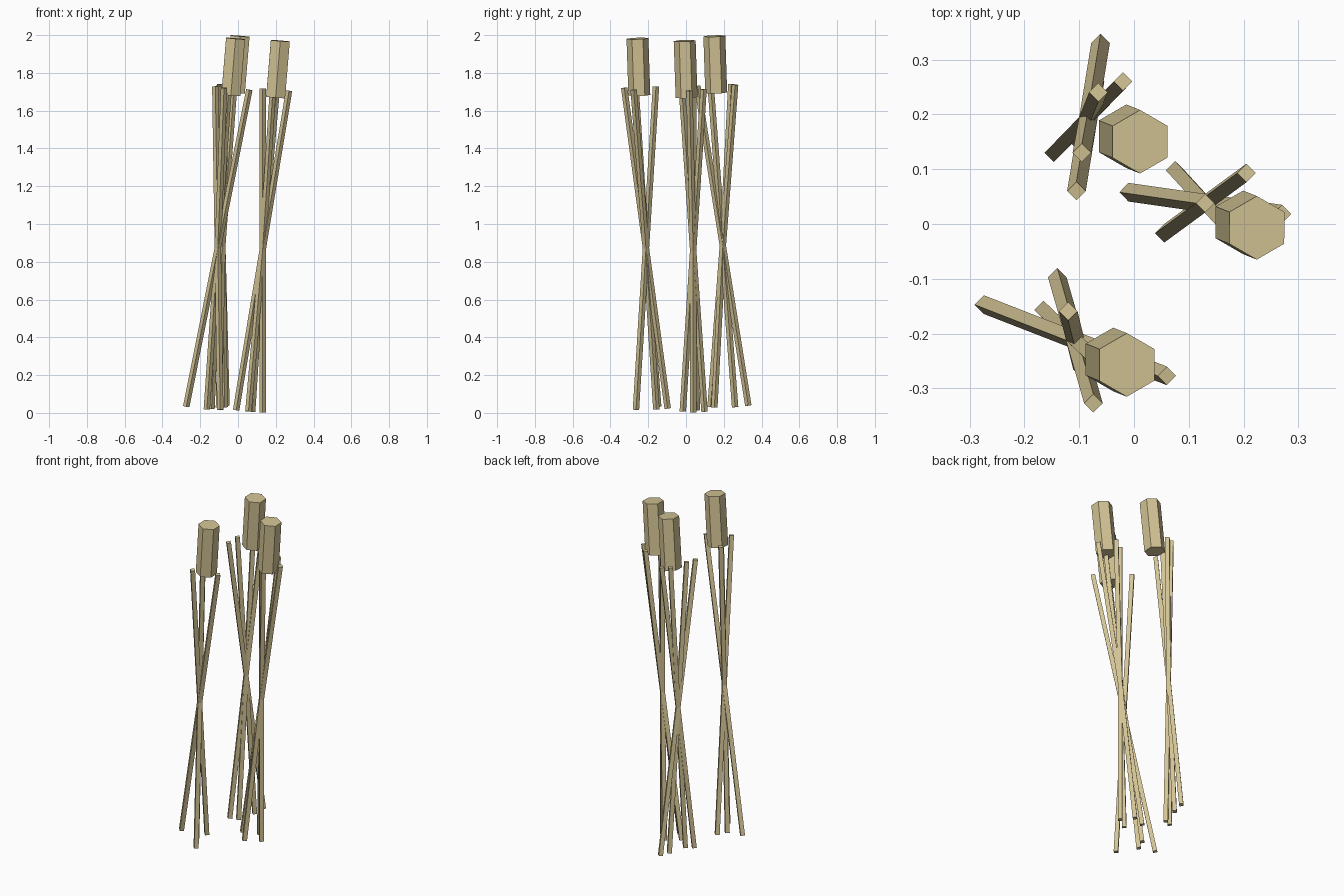
import bpy
from math import pi, sqrt
from mathutils import Vector, Matrix

cube = bpy.data.objects.get("Cube")
if cube:
    bpy.data.objects.remove(cube, do_unlink=True)

straw = bpy.data.materials.new("dry_straw")
colour = (0.65, 0.55, 0.30, 1.0)
straw.diffuse_color = colour
straw.use_nodes = True
straw.node_tree.nodes["Principled BSDF"].inputs["Base Color"].default_value = colour

STALK_LENGTH = 1.715


def prism(name, sides, radius, bottom, top, spin=0.0):
    """Flat-sided rod running from bottom to top."""
    axis = top - bottom
    bpy.ops.mesh.primitive_cylinder_add(vertices=sides, radius=radius, depth=axis.length)
    obj = bpy.context.object
    obj.name = name
    tilt = Vector((0, 0, 1)).rotation_difference(axis).to_matrix().to_4x4()
    obj.matrix_world = (Matrix.Translation((bottom + top) / 2) @ tilt
                        @ Matrix.Rotation(spin, 4, "Z"))
    obj.data.materials.append(straw)


def clump(name, centre, leans):
    """Four square stalks crossing at the centre, and one six-sided seed head."""
    centre = Vector(centre)
    for i, (dx, dy) in enumerate(leans):
        half = Vector((dx, dy, sqrt((STALK_LENGTH / 2) ** 2 - dx * dx - dy * dy)))
        prism(f"{name}_stalk_{i + 1}", 4, 0.017, centre - half, centre + half)
    prism(f"{name}_seed_head", 6, 0.058,
          centre + Vector((0.069, -0.035, 0.81)),
          centre + Vector((0.094, -0.045, 1.11)))


# Three clumps, each with the sideways lean of its stalks
clump("back_clump", (-0.083, 0.195, 0.885),
      [(0.063, 0.065), (0.018, 0.045), (-0.022, -0.135), (-0.012, -0.065)])
clump("side_clump", (0.13, 0.038, 0.86),
      [(0.14, -0.02), (0, 0), (0.075, 0.055), (0.055, -0.06)])
clump("front_clump", (-0.107, -0.212, 0.872),
      [(0.167, -0.065), (0.033, -0.115), (-0.013, 0.053), (0.058, -0.055)])
